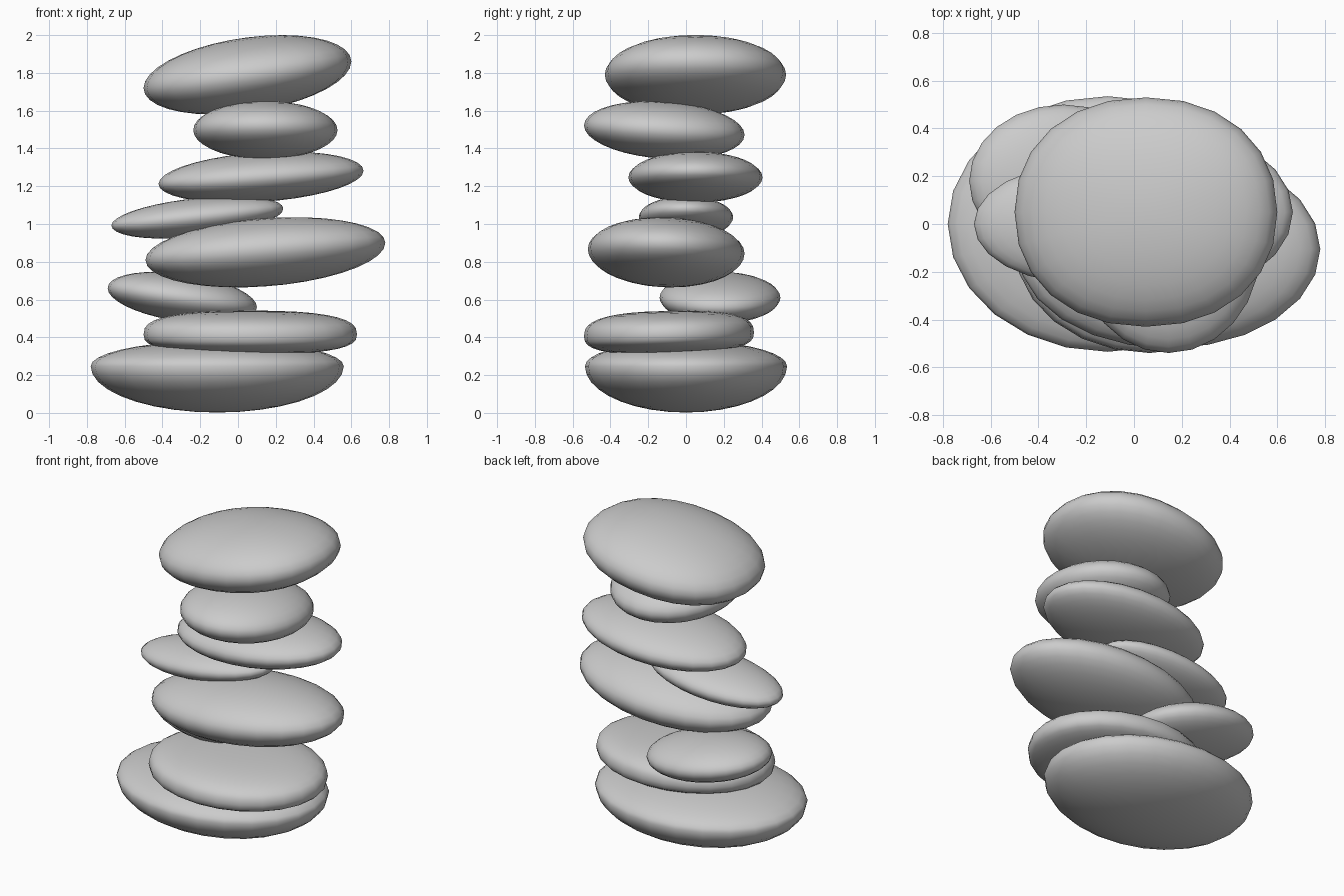
import bpy, bmesh
from math import hypot, copysign

if "Cube" in bpy.data.objects:
    bpy.data.objects.remove(bpy.data.objects["Cube"])


def stone(name, centre, size, up, down, lean_x=0, lean_y=0, profile=2.0, plan=2.0):
    """Rounded pebble: half sizes in x/y, height above/below its rim,
    rise of the rim at +x / +y, and roundness exponents."""
    bm = bmesh.new()
    bmesh.ops.create_uvsphere(bm, u_segments=24, v_segments=18, radius=1)
    for v in bm.verts:
        x, y, z = v.co
        r = hypot(x, y)
        if r > 1e-5:
            c, s = x / r, y / r
            r = r ** (2 / profile)
            x = copysign(abs(c) ** (2 / plan), c) * r
            y = copysign(abs(s) ** (2 / plan), s) * r
        z = copysign(min(abs(z), 1) ** (2 / profile), z) if abs(z) > 1e-5 else 0
        z = z * (up if z > 0 else down) + lean_x * x + lean_y * y
        v.co = (x * size[0], y * size[1], z)
    for f in bm.faces:
        f.smooth = True
    mesh = bpy.data.meshes.new(name)
    bm.to_mesh(mesh)
    bm.free()
    ob = bpy.data.objects.new(name, mesh)
    ob.location = centre
    bpy.context.collection.objects.link(ob)


# Stack of balanced stones, bottom to top
stone("base_stone", (-0.11, 0.0, 0.247), (0.67, 0.535), 0.135, 0.245)
stone("second_stone", (0.065, -0.09, 0.415), (0.565, 0.45), 0.125, 0.105,
      lean_y=0.01, profile=2.7)
stone("small_side_stone", (-0.295, 0.18, 0.61), (0.395, 0.32), 0.127, 0.127, lean_x=-0.05)
stone("wide_stone", (0.145, -0.105, 0.855), (0.635, 0.415), 0.175, 0.185,
      lean_x=0.045, lean_y=-0.012)
stone("thin_stone", (-0.215, 0.0, 1.037), (0.455, 0.25), 0.1, 0.105, lean_x=0.045)
stone("sixth_stone", (0.122, 0.05, 1.247), (0.543, 0.355), 0.132, 0.13, lean_x=0.035)
stone("seventh_stone", (0.145, -0.115, 1.497), (0.382, 0.425), 0.152, 0.152, lean_y=-0.025)
stone("top_stone", (0.05, 0.05, 1.79), (0.55, 0.48), 0.198, 0.198,
      lean_x=0.07, plan=2.15)
